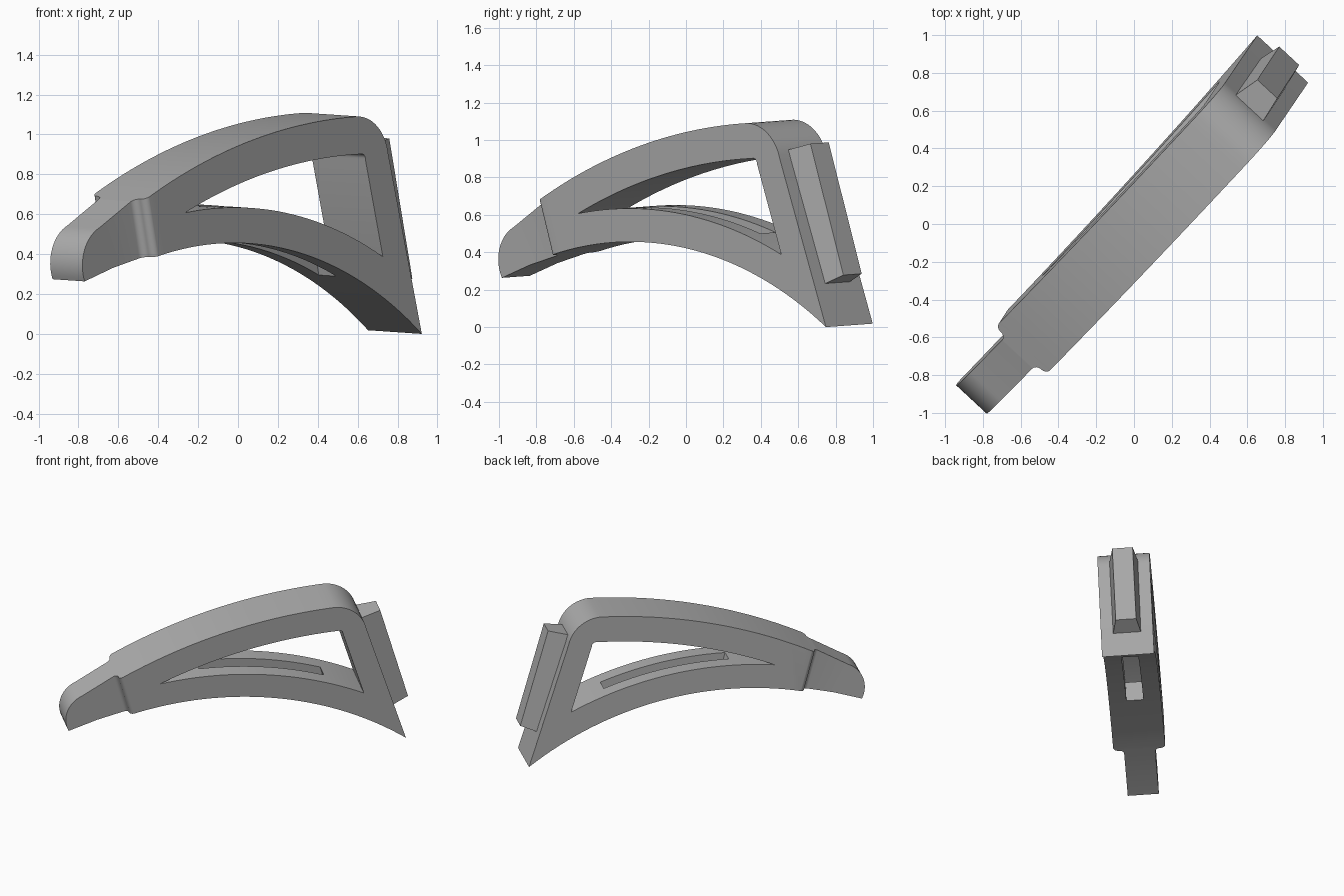
import bpy, bmesh
from math import atan, sin, cos
from mathutils import Vector, Matrix

cube = bpy.data.objects.get("Cube")
if cube:
    bpy.data.objects.remove(cube, do_unlink=True)

# Local frame: length, width and height axes of the tilted bracket
W = Vector((0.733, -0.68, -0.05)).normalized()
L = Vector((0.68, 0.733, 0)).normalized()
H = W.cross(L)
if H.z < 0:
    H = -H
ORIGIN = Vector((-0.012, 0.012, 0.009))

grey = bpy.data.materials.new("grey")
grey.use_nodes = True
COLOUR = (0.42, 0.42, 0.42, 1)
grey.diffuse_color = COLOUR
grey.node_tree.nodes["Principled BSDF"].inputs["Base Color"].default_value = COLOUR


def place(u, w, v):
    return ORIGIN + L * u + W * w + H * v


def arc(p, q, s, n=16):
    """Circular arc from p to q, bulging s to the left."""
    p, q = Vector(p), Vector(q)
    d = q - p
    a = d.length / 2
    d.normalize()
    left = Vector((-d.y, d.x))
    r, half = (a * a + s * s) / (2 * s), 2 * atan(s / a)
    mid = (p + q) / 2
    pts = []
    for i in range(n + 1):
        t = half * (2 * i / n - 1)
        pts.append(tuple(mid + d * r * sin(t) + left * r * (cos(t) - cos(half))))
    return pts


def loft(name, lower, upper):
    """Solid between two matching rings of points."""
    bm = bmesh.new()
    a = [bm.verts.new(place(*p)) for p in lower]
    b = [bm.verts.new(place(*p)) for p in upper]
    bm.faces.new(a)
    bm.faces.new(b[::-1])
    for i in range(len(a)):
        j = (i + 1) % len(a)
        bm.faces.new((a[i], b[i], b[j], a[j]))
    bmesh.ops.recalc_face_normals(bm, faces=bm.faces)
    mesh = bpy.data.meshes.new(name)
    bm.to_mesh(mesh)
    bm.free()
    mesh.materials.append(grey)
    ob = bpy.data.objects.new(name, mesh)
    bpy.context.collection.objects.link(ob)
    return ob


def side_prism(name, profile, w):
    return loft(name, [(u, -w, v) for u, v in profile], [(u, w, v) for u, v in profile])


def slanted_prism(name, plan, v0, v1):
    """Plan outline pushed up parallel to the leaning back wall."""
    def lean(v):
        return [(u - 0.28 * (v - 0.5), w, v) for u, w in plan]
    return loft(name, lean(v0), lean(v1))


# Side outline of the body
outline = arc((-1.245, 0.26), (-1.15, 0.53), 0.062)
outline += [(-0.925, 0.662)]
outline += arc((-0.878, 0.685), (0.65, 1.092), 0.085, 28)
outline += arc((0.65, 1.092), (0.88, 0.90), 0.052, 12)[1:]
outline += arc((1.175, 0), (-0.80, 0.388), -0.222, 32)
outline += [(-1.04, 0.328)]
body = side_prism("bracket_body", outline, 0.184)

# Triangular window through the sides
window = arc((-0.605, 0.608), (0.675, 0.903), 0.062, 24)
window += arc((0.675, 0.903), (0.712, 0.875), 0.012, 6)[1:]
window += arc((0.867, 0.388), (-0.605, 0.608), -0.11, 24)[:-1]
cutters = [side_prism("window_cutter", window, 0.4)]

# Long slot through the lower arm
slot = [(-0.261, -0.06), (0.602, -0.06), (0.602, 0.06), (-0.261, 0.06)]
cutters.append(slanted_prism("slot_cutter", slot, 0.1, 0.68))

# Rounded shoulders that narrow the tip on both sides
shoulder = [(-1.6, 0.11)] + arc((-0.885, 0.11), (-0.85, 0.147), -0.0108, 8)
shoulder += arc((-0.85, 0.147), (-0.815, 0.1845), 0.0108, 8)[1:]
shoulder += [(-0.815, 0.3), (-1.6, 0.3)]
for side in (1, -1):
    plan = [(u, w * side) for u, w in shoulder]
    cutters.append(slanted_prism("shoulder_cutter", plan, -0.2, 1))

bpy.context.view_layer.objects.active = body
for cutter in cutters:
    cutter.hide_render = True
    mod = body.modifiers.new("cut", 'BOOLEAN')
    mod.operation = 'DIFFERENCE'
    mod.solver = 'EXACT'
    mod.object = cutter
    bpy.ops.object.modifier_apply(modifier=mod.name)
    bpy.data.objects.remove(cutter, do_unlink=True)

# Tapered mounting rail on the back wall
base = [(0.865, 0.945), (1.09, 0.225)]
face = [(1.003, 0.976), (1.211, 0.273)]


def ring(ends, w):
    (u0, v0), (u1, v1) = ends
    return [(u0, -w, v0), (u0, w, v0), (u1, w, v1), (u1, -w, v1)]


loft("mounting_rail", ring(base, 0.1), ring(face, 0.072))

# Smooth curves, sharp corners
bpy.ops.object.select_all(action='DESELECT')
body.select_set(True)
bpy.ops.object.shade_smooth_by_angle(angle=0.5)
